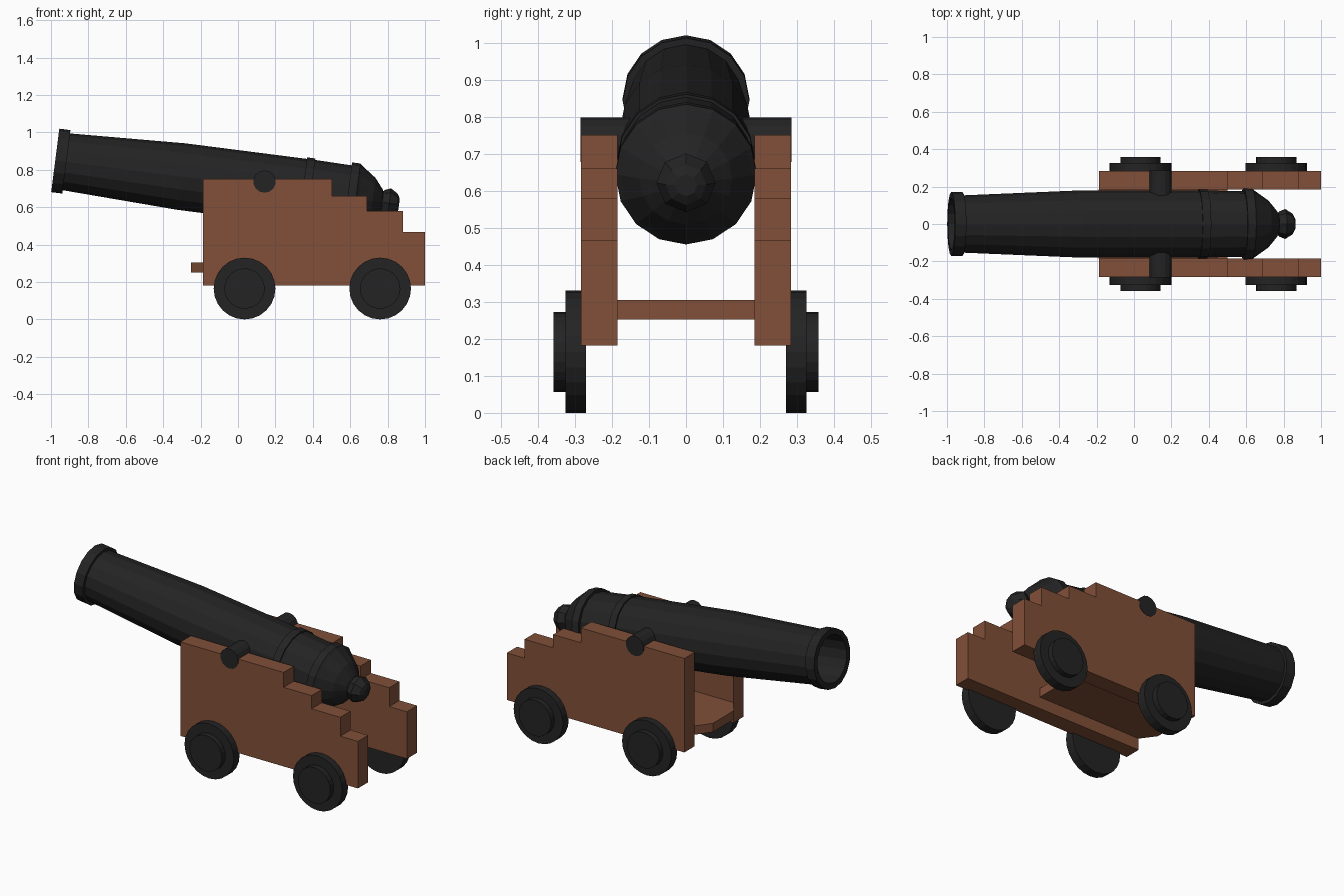
import bpy, bmesh, math
from mathutils import Matrix, Vector

if "Cube" in bpy.data.objects:
    bpy.data.objects.remove(bpy.data.objects["Cube"])


def material(name, rgb):
    m = bpy.data.materials.new(name)
    m.diffuse_color = (*rgb, 1)
    m.use_nodes = True
    m.node_tree.nodes["Principled BSDF"].inputs["Base Color"].default_value = m.diffuse_color
    return m


WOOD = material("brown_wood", (0.22, 0.08, 0.04))
IRON = material("black_iron", (0.017, 0.017, 0.017))


def finish(name, bm, mat, mirror=False):
    bmesh.ops.recalc_face_normals(bm, faces=bm.faces)
    me = bpy.data.meshes.new(name)
    bm.to_mesh(me)
    bm.free()
    me.materials.append(mat)
    ob = bpy.data.objects.new(name, me)
    bpy.context.collection.objects.link(ob)
    if mirror:
        mod = ob.modifiers.new("mirror", 'MIRROR')
        mod.use_axis = (False, True, False)
    return ob


def extrude(name, points, offset, mat, mirror=False):
    """Solid made from one flat outline pushed along a vector."""
    bm = bmesh.new()
    face = bm.faces.new([bm.verts.new(p) for p in points])
    ret = bmesh.ops.extrude_face_region(bm, geom=[face], use_keep_orig=True)
    top = [g for g in ret["geom"] if isinstance(g, bmesh.types.BMVert)]
    bmesh.ops.translate(bm, verts=top, vec=Vector(offset))
    return finish(name, bm, mat, mirror)


def lathe(name, profile, sides, matrix, mat, mirror=False):
    """Revolve (distance, radius) points about local x; ends are capped."""
    bm = bmesh.new()
    rings = []
    for t, r in profile:
        rings.append([bm.verts.new(matrix @ Vector((
            t, r * math.sin(2 * math.pi * i / sides),
            r * math.cos(2 * math.pi * i / sides)))) for i in range(sides)])
    for a, b in zip(rings, rings[1:]):
        for i in range(sides):
            j = (i + 1) % sides
            bm.faces.new((a[i], a[j], b[j], b[i]))
    bm.faces.new(rings[0])
    bm.faces.new(rings[-1])
    return finish(name, bm, mat, mirror)


# Stepped carriage cheeks
steps = [(-0.187, 0.182), (1.0, 0.182), (1.0, 0.466), (0.882, 0.466),
         (0.882, 0.58), (0.69, 0.58), (0.69, 0.66), (0.503, 0.66),
         (0.503, 0.75), (-0.187, 0.75)]
extrude("carriage_cheeks", [(x, 0.185, z) for x, z in steps],
        (0, 0.098, 0), WOOD, True)

# Floor plank with a tapered front lip
plank = [(-0.25, -0.1), (-0.187, -0.186), (0.5, -0.186),
         (0.5, 0.186), (-0.187, 0.186), (-0.25, 0.1)]
extrude("floor_plank", [(x, y, 0.252) for x, y in plank],
        (0, 0, 0.053), WOOD)

# Wheels with raised hubs, axis along y
to_y = Matrix.Rotation(math.pi / 2, 4, 'Z')
for label, x in (("front", 0.035), ("rear", 0.76)):
    lathe(label + "_wheels",
          [(0.27, 0.165), (0.325, 0.165), (0.325, 0.108), (0.358, 0.108)],
          24, Matrix.Translation((x, 0, 0.165)) @ to_y, IRON, True)

# Trunnion bar
lathe("trunnion", [(-0.285, 0.06), (0.285, 0.06)], 14,
      Matrix.Translation((0.142, 0, 0.737)) @ to_y, IRON)

# Barrel: bore, muzzle ring, swelling body, two rings and rounded breech
tilt = Matrix.Translation((-0.977, 0, 0.85)) @ Matrix.Rotation(
    math.radians(7.3), 4, 'Y')
lathe("barrel",
      [(0.45, 0.138), (0, 0.138), (0, 0.171), (0.06, 0.171), (0.06, 0.153),
       (0.68, 0.179), (1.333, 0.179), (1.333, 0.187), (1.378, 0.187),
       (1.378, 0.179), (1.575, 0.175), (1.575, 0.191), (1.62, 0.191),
       (1.635, 0.178), (1.71, 0.125), (1.755, 0.07), (1.77, 0.045)],
      16, tilt, IRON)

# Breech knob
lathe("breech_knob",
      [(1.745, 0.045), (1.77, 0.068), (1.80, 0.08), (1.84, 0.055),
       (1.853, 0.03)], 8, tilt, IRON)
